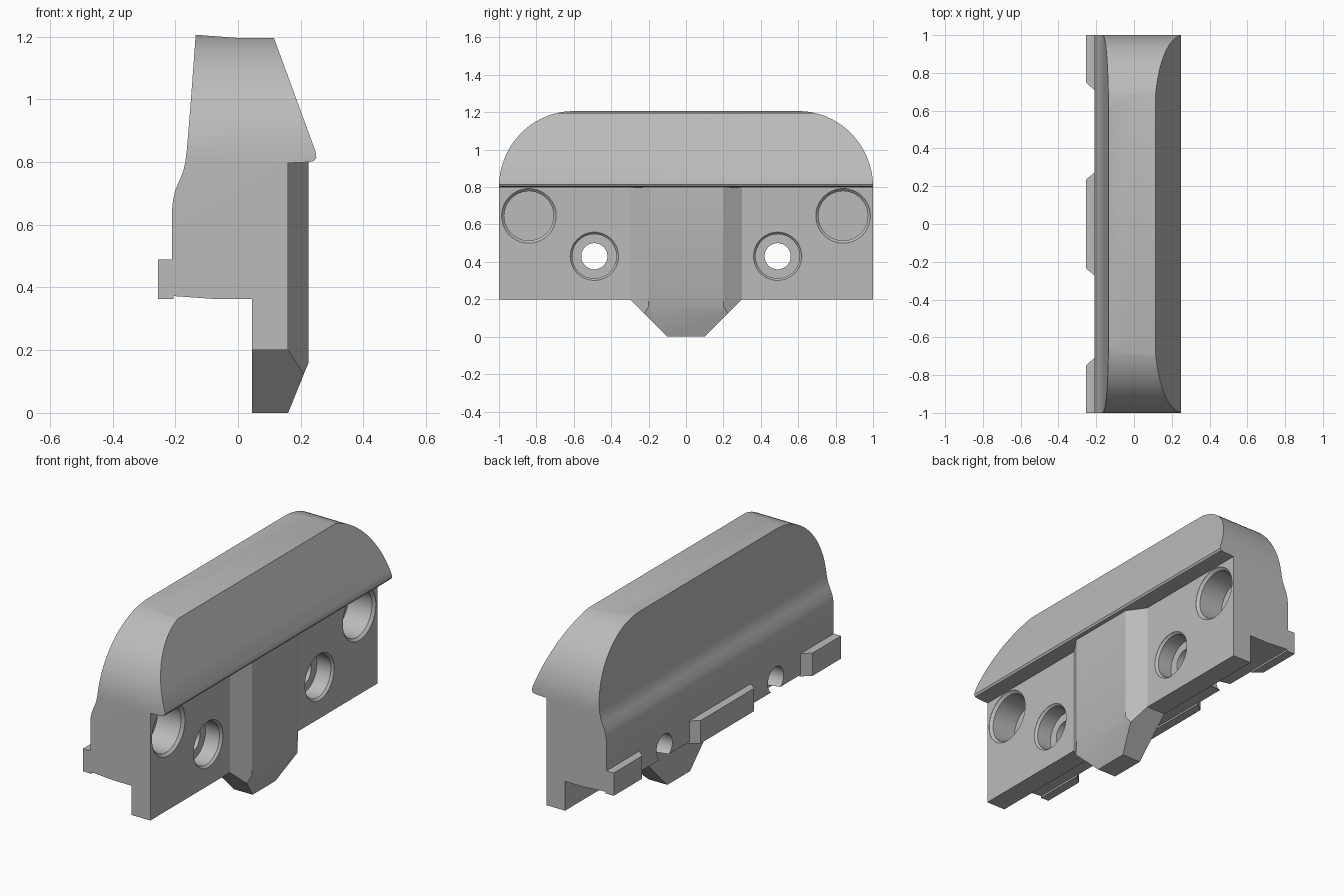
import bpy, bmesh, math

cube = bpy.data.objects.get("Cube")
if cube:
    bpy.data.objects.remove(cube, do_unlink=True)

grey = bpy.data.materials.new("plain grey")
grey.use_nodes = True
GREY = (0.5, 0.5, 0.5, 1)
grey.diffuse_color = GREY
grey.node_tree.nodes["Principled BSDF"].inputs["Base Color"].default_value = GREY


def prism(name, points, axis, lo, hi):
    """Extrude a 2D outline along one axis (the points use the other two)."""
    def place(p, t):
        return {"x": (t, p[0], p[1]), "y": (p[0], t, p[1]), "z": (p[0], p[1], t)}[axis]
    bm = bmesh.new()
    low, high = [[bm.verts.new(place(p, t)) for p in points] for t in (lo, hi)]
    bm.faces.new(low)
    bm.faces.new(high)
    for i in range(len(points)):
        j = (i + 1) % len(points)
        bm.faces.new((low[i], low[j], high[j], high[i]))
    bmesh.ops.recalc_face_normals(bm, faces=bm.faces)
    mesh = bpy.data.meshes.new(name)
    bm.to_mesh(mesh)
    bm.free()
    obj = bpy.data.objects.new(name, mesh)
    bpy.context.collection.objects.link(obj)
    mesh.materials.append(grey)
    return obj


def turned(name, profile, y, z, sides=48):
    """Revolve (x, radius) steps about an axis parallel to x."""
    bm = bmesh.new()
    rings = []
    for x, r in profile:
        angles = [2 * math.pi * i / sides for i in range(sides)]
        rings.append([bm.verts.new((x, y + r * math.cos(a), z + r * math.sin(a))) for a in angles])
    for a, b in zip(rings, rings[1:]):
        for i in range(sides):
            j = (i + 1) % sides
            bm.faces.new((a[i], a[j], b[j], b[i]))
    bm.faces.new(rings[0])
    bm.faces.new(rings[-1])
    bmesh.ops.recalc_face_normals(bm, faces=bm.faces)
    mesh = bpy.data.meshes.new(name)
    bm.to_mesh(mesh)
    bm.free()
    obj = bpy.data.objects.new(name, mesh)
    bpy.context.collection.objects.link(obj)
    mesh.materials.append(grey)
    return obj


def combine(target, tool, operation):
    mod = target.modifiers.new(operation.lower(), "BOOLEAN")
    mod.operation = operation
    mod.solver = "EXACT"
    mod.object = tool
    bpy.context.view_layer.update()
    bpy.context.view_layer.objects.active = target
    bpy.ops.object.modifier_apply(modifier=mod.name)
    bpy.data.objects.remove(tool, do_unlink=True)


# Main body: side section swept along y, then trimmed to a round-shouldered outline
section = [(0.045, 0.2), (0.16, 0.2), (0.16, 0.797), (0.225, 0.8), (0.243, 0.804),
           (0.25, 0.815), (0.247, 0.835), (0.115, 1.195), (0, 1.196), (-0.135, 1.206),
           (-0.15, 1.0), (-0.163, 0.84), (-0.168, 0.8), (-0.175, 0.77), (-0.185, 0.745),
           (-0.2, 0.71), (-0.207, 0.68), (-0.21, 0.65), (-0.21, 0.373), (-0.07, 0.363),
           (0.045, 0.363)]
body = prism("body", section, "y", -1, 1)

STEPS = 24
shoulder = [(0.6 + 0.4 * math.cos(math.pi / 2 * i / STEPS),
             0.8 + 0.406 * math.sin(math.pi / 2 * i / STEPS)) for i in range(STEPS + 1)]
outline = [(1, 0.1)] + shoulder + [(-y, z) for y, z in reversed(shoulder)] + [(-1, 0.1)]
combine(body, prism("outline_cutter", outline, "x", -0.5, 0.5), "INTERSECT")

# Central tongue: chamfered section, pointed lower end, sloped toe
tongue = prism("tongue", [(0.045, -0.3), (0.16, -0.3), (0.225, -0.2), (0.225, 0.2),
                          (0.16, 0.3), (0.045, 0.3)], "z", 0, 0.801)
point = [(-0.1, 0), (0.1, 0), (0.31, 0.21), (0.31, 0.9), (-0.31, 0.9), (-0.31, 0.21)]
combine(tongue, prism("point_cutter", point, "x", -0.5, 0.5), "INTERSECT")
toe = [(0.16, 0), (0.241, 0.2), (0.3, 0.2), (0.3, -0.1), (0.16, -0.1)]
combine(tongue, prism("toe_cutter", toe, "y", -0.5, 0.5), "DIFFERENCE")
combine(body, tongue, "UNION")

# Blind end pockets and counterbored screw holes, mirrored in y
for side in (-1, 1):
    pocket = [(0.17, 0.147), (0.159, 0.146), (0.145, 0.132), (0.0, 0.132)]
    combine(body, turned("pocket_cutter", pocket, side * 0.84, 0.646), "DIFFERENCE")
    screw = [(0.17, 0.13), (0.159, 0.129), (0.147, 0.118), (0.06, 0.118),
             (0.06, 0.07), (-0.3, 0.07)]
    combine(body, turned("screw_cutter", screw, side * 0.49, 0.43), "DIFFERENCE")

# Locating tabs along the back
IN, OUT = -0.205, -0.255
tabs = {
    "centre_tab": [(IN, -0.275), (IN, 0.275), (OUT, 0.235), (OUT, -0.235)],
    "left_tab": [(IN, 0.705), (IN, 1), (OUT, 1), (OUT, 0.75)],
    "right_tab": [(IN, -0.705), (IN, -1), (OUT, -1), (OUT, -0.75)],
}
for name, points in tabs.items():
    prism(name, points, "z", 0.363, 0.49)

# Smooth the curved sweeps while keeping edges crisp
bpy.ops.object.select_all(action="DESELECT")
body.select_set(True)
bpy.context.view_layer.objects.active = body
bpy.ops.object.shade_smooth_by_angle(angle=math.radians(25))
